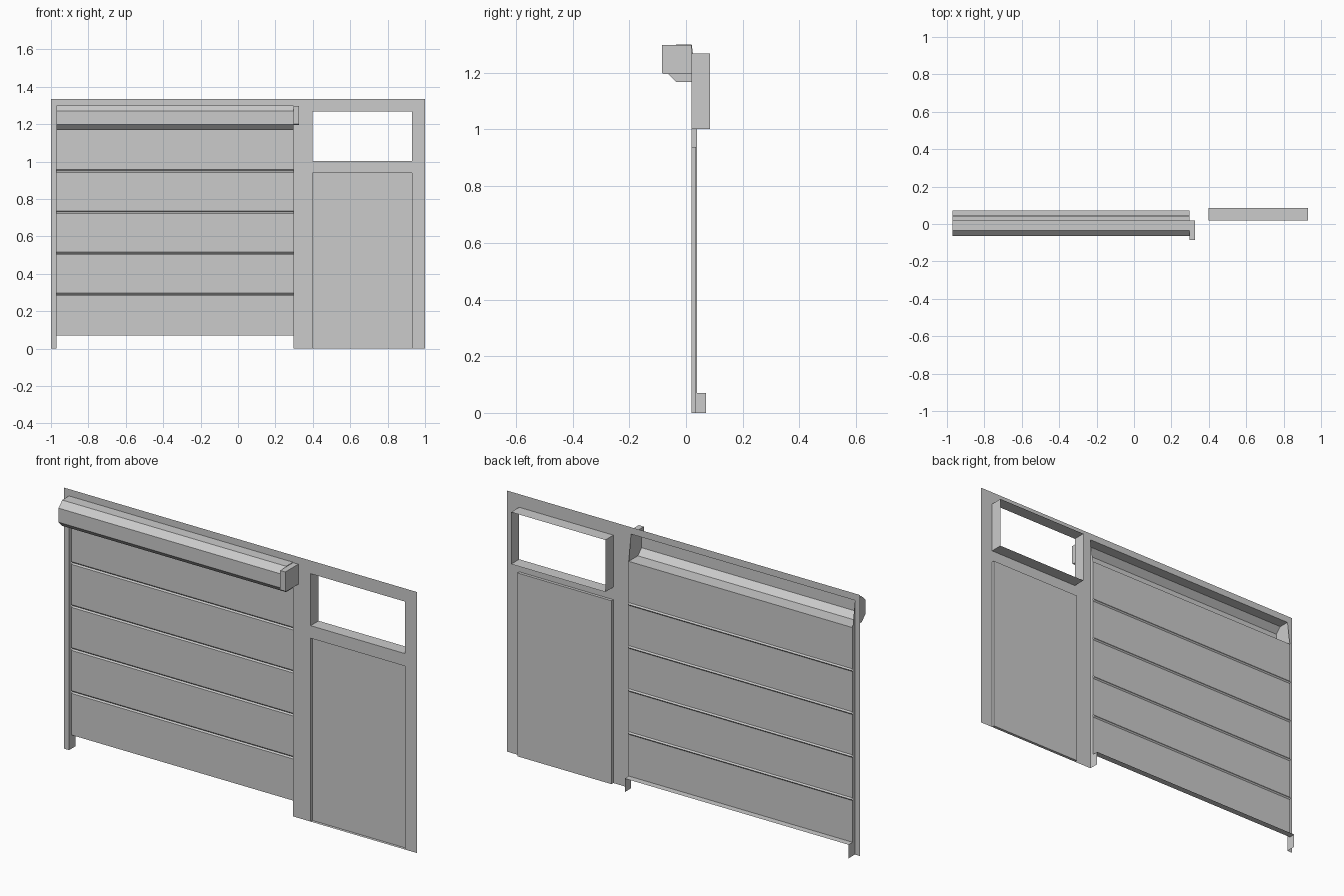
import bpy

cube = bpy.data.objects.get("Cube")
if cube:
    bpy.data.objects.remove(cube, do_unlink=True)

grey = bpy.data.materials.new("plain_grey")
grey.use_nodes = True
grey.diffuse_color = (0.6, 0.6, 0.6, 1)
grey.node_tree.nodes["Principled BSDF"].inputs["Base Color"].default_value = (0.6, 0.6, 0.6, 1)

# Shared positions
WALL, PANEL = 0.02, 0.039          # depth of wall skin and shutter
LEFT, RIGHT = -0.97, 0.297         # shutter opening
DOOR_L, DOOR_R, DOOR_TOP = 0.397, 0.93, 0.938
WIN_LOW, WIN_TOP = 1.002, 1.268
SILL, HEAD, HOOD_TOP, TOP = 0.07, 1.168, 1.3, 1.335


def add(name, verts, faces):
    mesh = bpy.data.meshes.new(name)
    mesh.from_pydata(verts, [], faces)
    mesh.materials.append(grey)
    obj = bpy.data.objects.new(name, mesh)
    bpy.context.collection.objects.link(obj)
    return obj


def sweep(name, profile, x0, x1, caps=False):
    """Stretch a (y, z) profile, listed upward, along x."""
    n = len(profile)
    verts = [(x, y, z) for x in (x0, x1) for y, z in profile]
    faces = [(i, n + i, n + i + 1, i + 1) for i in range(n - 1)]
    if caps:
        faces += [tuple(range(n)), tuple(reversed(range(n, 2 * n)))]
    return add(name, verts, faces)


def reveal(name, x0, x1, z0, z1, y0, y1):
    """Four inward-facing sides of an opening."""
    ring = [(x0, z0), (x1, z0), (x1, z1), (x0, z1)]
    verts = [(x, y, z) for y in (y0, y1) for x, z in ring]
    faces = [(i, (i + 1) % 4, 4 + (i + 1) % 4, 4 + i) for i in range(4)]
    return add(name, verts, faces)


# Wall skin: a grid of cells with the openings left out
xs = [-1, LEFT, RIGHT, DOOR_L, DOOR_R, 1]
zs = [0, DOOR_TOP, WIN_LOW, WIN_TOP, HOOD_TOP, TOP]
holes = {(1, 0), (1, 1), (1, 2), (1, 3), (3, 0), (3, 2)}
w = len(xs)
cells = [(j * w + i, j * w + i + 1, (j + 1) * w + i + 1, (j + 1) * w + i)
         for j in range(len(zs) - 1) for i in range(w - 1) if (i, j) not in holes]
add("wall", [(x, WALL, z) for z in zs for x in xs], cells)

# Window tunnel, door recess and door leaf
reveal("window_reveal", DOOR_L, DOOR_R, WIN_LOW, WIN_TOP, WALL, 0.085)
reveal("door_reveal", DOOR_L, DOOR_R, 0, DOOR_TOP, WALL, 0.035)
sweep("door_leaf", [(0.035, 0), (0.035, DOOR_TOP)], DOOR_L, DOOR_R)

# Shutter with a bottom lip and four grooves
shutter = [(0.072, SILL), (PANEL, SILL)]
for k in range(4):
    z = 0.29 + 0.22 * k
    shutter += [(PANEL, z - 0.007), (0.045, z), (PANEL, z + 0.007)]
shutter.append((PANEL, HEAD))
sweep("shutter", shutter, LEFT, RIGHT)

# Side jambs, deeper below the shutter
jamb = [(WALL, 0), (0.07, 0), (0.07, SILL), (PANEL, SILL), (PANEL, HEAD), (WALL, HEAD)]
for name, x in (("right_jamb", LEFT), ("left_jamb", RIGHT)):
    order = tuple(range(len(jamb)))
    add(name, [(x, y, z) for y, z in jamb], [order if x < 0 else order[::-1]])

# Roller hood, open at the back
hood = [(PANEL, HEAD), (-0.035, HEAD), (-0.065, HEAD + 0.03),
        (-0.065, HOOD_TOP - 0.03), (-0.035, HOOD_TOP), (WALL, HOOD_TOP)]
sweep("roller_hood", hood, LEFT, RIGHT, caps=True)

# Motor box at the end of the hood
motor = [(WALL, 1.195), (-0.08, 1.195), (-0.085, 1.2), (-0.085, 1.298), (WALL, 1.298)]
sweep("motor_box", motor, RIGHT + 0.001, 0.327, caps=True)
